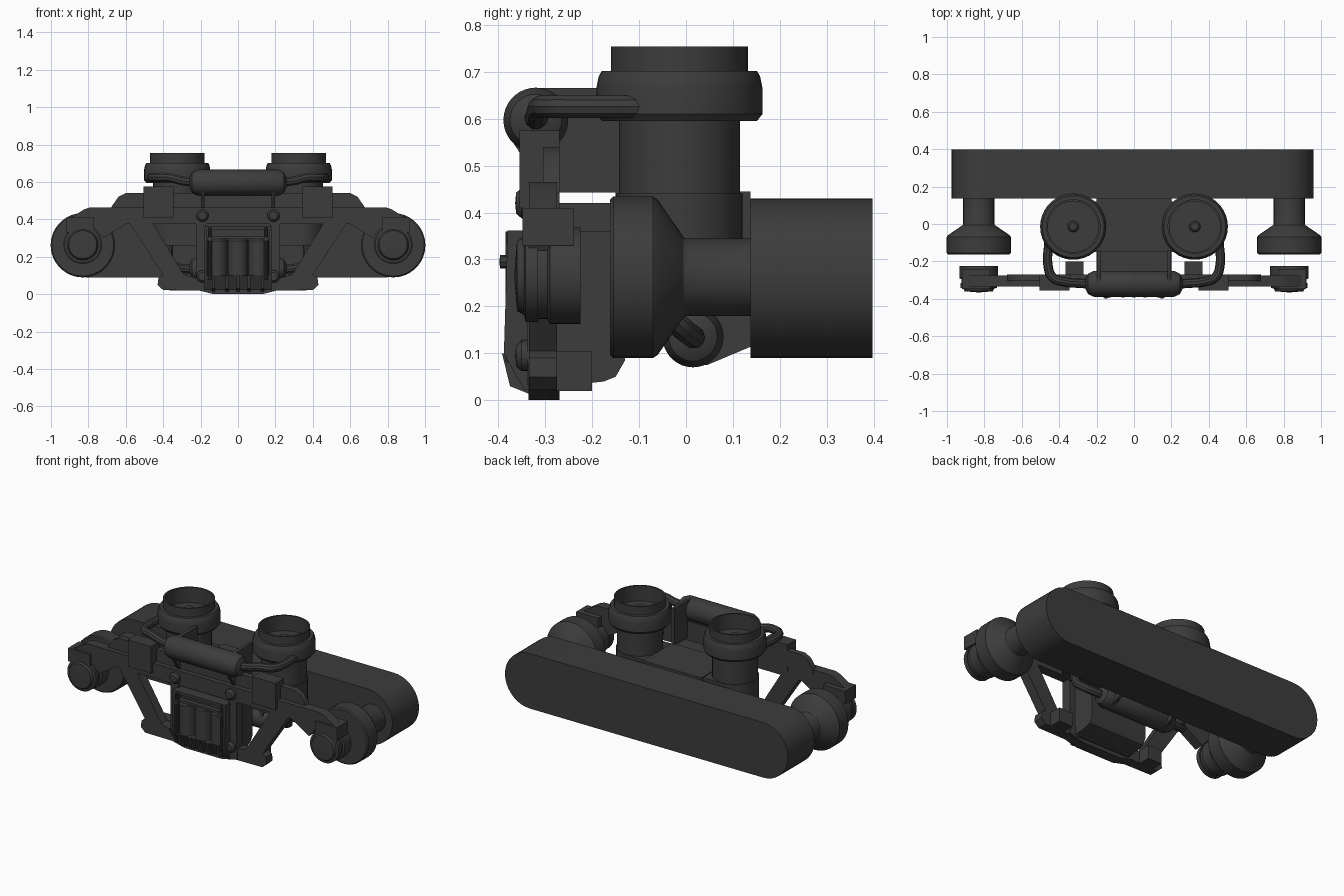
import bpy, bmesh, math
from mathutils import Vector, Matrix

if "Cube" in bpy.data.objects:
    bpy.data.objects.remove(bpy.data.objects["Cube"])

dark = bpy.data.materials.new("dark_grey")
dark.diffuse_color = (0.045, 0.045, 0.045, 1)
dark.use_nodes = True
dark.node_tree.nodes["Principled BSDF"].inputs["Base Color"].default_value = dark.diffuse_color


def finish(name, bm):
    bmesh.ops.remove_doubles(bm, verts=bm.verts, dist=1e-5)
    bmesh.ops.recalc_face_normals(bm, faces=bm.faces)
    me = bpy.data.meshes.new(name)
    bm.to_mesh(me)
    bm.free()
    ob = bpy.data.objects.new(name, me)
    bpy.context.collection.objects.link(ob)
    me.materials.append(dark)
    return ob


def prism(name, pts, axis, a, b):
    """Extrude an outline: axis y takes (x,z), x takes (y,z), z takes (x,y)."""
    place = {'x': lambda p, t: (t, p[0], p[1]), 'y': lambda p, t: (p[0], t, p[1]),
             'z': lambda p, t: (p[0], p[1], t)}[axis]
    bm = bmesh.new()
    f = bm.faces.new([bm.verts.new(place(p, a)) for p in pts])
    new = bmesh.ops.extrude_face_region(bm, geom=[f])['geom']
    d = Vector(place((0, 0), b - a))
    bmesh.ops.translate(bm, verts=[v for v in new if isinstance(v, bmesh.types.BMVert)], vec=d)
    return finish(name, bm)


def box(name, x0, x1, y0, y1, z0, z1):
    return prism(name, [(x0, y0), (x1, y0), (x1, y1), (x0, y1)], 'z', z0, z1)


def lathe(name, prof, axis, centre, seg=36):
    """Revolve (radius, position) points about an axis through centre."""
    bm = bmesh.new()
    vs = [bm.verts.new((r, 0, t)) for r, t in prof]
    es = [bm.edges.new(e) for e in zip(vs, vs[1:])]
    bmesh.ops.spin(bm, geom=vs + es, cent=(0, 0, 0), axis=(0, 0, 1), angle=math.tau, steps=seg)
    rot = {'z': Matrix(), 'x': Matrix.Rotation(math.pi / 2, 4, 'Y'),
           'y': Matrix.Rotation(-math.pi / 2, 4, 'X')}[axis]
    bm.transform(Matrix.Translation(centre) @ rot)
    return finish(name, bm)


def pipe(name, pts, r):
    cu = bpy.data.curves.new(name, 'CURVE')
    cu.dimensions, cu.bevel_depth, cu.bevel_resolution, cu.use_fill_caps = '3D', r, 3, True
    sp = cu.splines.new('BEZIER')
    sp.bezier_points.add(len(pts) - 1)
    for bp, p in zip(sp.bezier_points, pts):
        bp.co = p
        bp.handle_left_type = bp.handle_right_type = 'AUTO'
    tmp = bpy.data.objects.new(name + "_path", cu)
    bpy.context.collection.objects.link(tmp)
    bm = bmesh.new()
    bm.from_mesh(tmp.to_mesh())
    tmp.to_mesh_clear()
    bpy.data.objects.remove(tmp)
    return finish(name, bm)


def stadium(x0, x1, c, r, n=18):
    out = []
    for cx, start in ((x1 - r, -90), (x0 + r, 90)):
        for i in range(n + 1):
            t = math.radians(start + 180 * i / n)
            out.append((cx + r * math.cos(t), c + r * math.sin(t)))
    return out


def sym(half):
    """Complete an outline given its left half, listed bottom to top."""
    return half + [(-x, z) for x, z in reversed(half)]


# Rear beam and central platform
prism("rear_beam", stadium(-0.975, 0.96, 0.26, 0.17), 'y', 0.137, 0.397)
prism("platform", stadium(-0.46, 0.46, -0.015, 0.135), 'z', 0.26, 0.44)
box("transom", -0.2, 0.2, -0.15, 0.137, 0.27, 0.445)
box("transom_front", -0.2, 0.2, -0.28, -0.15, 0.36, 0.42)

# Side frame: rail, raised upper panel, lower tie bar
prism("side_rail", sym([(-0.60, 0.375), (-0.72, 0.30), (-0.76, 0.35), (-0.9, 0.31), (-0.92, 0.35),
                        (-0.90, 0.405), (-0.82, 0.455), (-0.79, 0.465)]), 'y', -0.335, -0.275)
prism("upper_panel", sym([(-0.68, 0.44), (-0.675, 0.47), (-0.64, 0.52), (-0.60, 0.54)]),
      'y', -0.305, -0.27)
prism("lower_tie_bar", sym([(-0.13, 0.0), (-0.23, 0.025), (-0.23, 0.08)]), 'y', -0.336, -0.27)

for s, side in ((-1, "left"), (1, "right")):
    # Wheel, cone and axle to the rear beam
    lathe("wheel_" + side, [(0, -0.162), (0.165, -0.162), (0.172, -0.155), (0.172, -0.07), (0.165, -0.06),
                            (0.085, -0.005), (0.083, 0.0), (0.083, 0.15)], 'y', (s * 0.83, 0, 0.262))
    # Axle bearing and its cover
    lathe("axle_bearing_" + side, [(0, -0.225), (0.103, -0.225), (0.103, -0.29), (0.092, -0.295),
                                   (0.092, -0.315), (0.098, -0.315), (0.098, -0.342), (0.083, -0.345),
                                   (0.075, -0.36), (0, -0.366)], 'y', (s * 0.83, 0, 0.265))
    box("bearing_arm_" + side, s * 0.92, s * 0.77, -0.348, -0.24, 0.33, 0.41)
    # Diagonal leg with foot
    leg = [(0.585, 0.385), (0.46, 0.385), (0.29, 0.105), (0.20, 0.08), (0.20, 0.02),
           (0.40, 0.022), (0.43, 0.05), (0.425, 0.09), (0.40, 0.105)]
    prism("diagonal_leg_" + side, [(s * x, z) for x, z in leg], 'y', -0.335, -0.275)
    box("foot_pad_" + side, s * 0.27, s * 0.365, -0.275, -0.2, 0.02, 0.105)
    box("rail_box_" + side, s * 0.345, s * 0.505, -0.355, -0.27, 0.41, 0.575)
    box("frame_post_" + side, s * 0.17, s * 0.225, -0.338, -0.275, 0.03, 0.4)
    for z in (0.42, 0.095):
        lathe("frame_bolt_" + side, [(0, -0.364), (0.022, -0.362), (0.033, -0.35), (0.033, -0.33)],
              'y', (s * 0.19, 0, z), 20)
    # Tower: column, rounded collar, open top
    lathe("tower_" + side, [(0.129, 0.43), (0.129, 0.595), (0.165, 0.595), (0.177, 0.61), (0.177, 0.665),
                            (0.172, 0.69), (0.165, 0.702), (0.146, 0.702), (0.146, 0.754), (0.136, 0.754),
                            (0.136, 0.66), (0, 0.66)], 'z', (s * 0.325, -0.014, 0))
    lathe("tower_knob_" + side, [(0.03, 0.655), (0.03, 0.685), (0.02, 0.695), (0, 0.695)],
          'z', (s * 0.325, -0.014, 0), 16)
    # Bracket plates and pipes for both tanks
    front = [(-0.32, 0.665), (-0.14, 0.665), (-0.14, 0.443), (-0.3, 0.443), (-0.385, 0.575), (-0.38, 0.63)]
    prism("tank_bracket_" + side, front, 'x', s * 0.178, s * 0.198)
    rear = [(-0.03, 0.28), (0.14, 0.28), (0.14, 0.115), (0.045, 0.075), (-0.02, 0.08), (-0.048, 0.13)]
    prism("rear_tank_bracket_" + side, rear, 'x', s * 0.178, s * 0.198)
    pipe("tank_pipe_" + side, [(s * 0.22, -0.322, 0.6), (s * 0.29, -0.317, 0.605), (s * 0.37, -0.31, 0.624),
                               (s * 0.435, -0.285, 0.625), (s * 0.46, -0.22, 0.625),
                               (s * 0.455, -0.1, 0.625)], 0.025)
    pipe("rear_tank_pipe_" + side, [(s * 0.22, 0.015, 0.135), (s * 0.29, 0.013, 0.137),
                                    (s * 0.35, -0.01, 0.155), (s * 0.37, -0.045, 0.19),
                                    (s * 0.37, -0.06, 0.28)], 0.025)
    # Spring basket cheek
    cheek = [(-0.355, 0.362), (-0.38, 0.36), (-0.388, 0.1), (-0.345, 0.022), (-0.25, 0.022), (-0.25, 0.362)]
    prism("basket_cheek_" + side, cheek, 'x', s * 0.165, s * 0.182)

# Air tanks
tank = [(0, -0.26), (0.03, -0.258), (0.055, -0.245), (0.069, -0.215), (0.069, 0.215),
        (0.055, 0.245), (0.03, 0.258), (0, 0.26)]
lathe("air_tank", tank, 'x', (0, -0.32, 0.597))
lathe("rear_air_tank", [(r * 0.94, t) for r, t in tank], 'x', (0, 0.015, 0.135))

# Spring housing with chamfered underside
prism("spring_housing", [(-0.31, 0.385), (-0.13, 0.385), (-0.13, 0.085), (-0.15, 0.05), (-0.175, 0.04),
                         (-0.31, 0.025)], 'x', -0.19, 0.19)
prism("basket_floor", [(-0.385, 0.1), (-0.345, 0.022), (-0.25, 0.022), (-0.25, 0.1)], 'x', -0.17, 0.17)
box("basket_top", -0.182, 0.182, -0.38, -0.28, 0.345, 0.362)
box("basket_cross_bar", -0.17, 0.17, -0.375, -0.345, 0.295, 0.31)

# Springs, floor ribs and tie rods
for x in (-0.11, 0, 0.11):
    lathe("spring", [(0, 0.09), (0.053, 0.095), (0.053, 0.285), (0.046, 0.295), (0, 0.295)],
          'z', (x, -0.33, 0), 24)
for x in (-0.13, -0.06, 0.0, 0.06, 0.13):
    prism("floor_rib", [(-0.392, 0.1), (-0.375, 0.03), (-0.33, 0.012), (-0.33, 0.1)],
          'x', x - 0.008, x + 0.008)
for x in (-0.15, 0.15):
    lathe("tie_rod", [(0, 0.08), (0.01, 0.08), (0.01, 0.36), (0, 0.36)], 'z', (x, -0.375, 0), 10)
    lathe("tie_rod_nut", [(0, -0.398), (0.014, -0.396), (0.014, -0.36)], 'y', (x, 0, 0.295), 8)

# Smooth curved surfaces, keep hard edges
for ob in bpy.context.scene.objects:
    ob.select_set(True)
    bpy.context.view_layer.objects.active = ob
bpy.ops.object.shade_smooth_by_angle(angle=math.radians(32))
